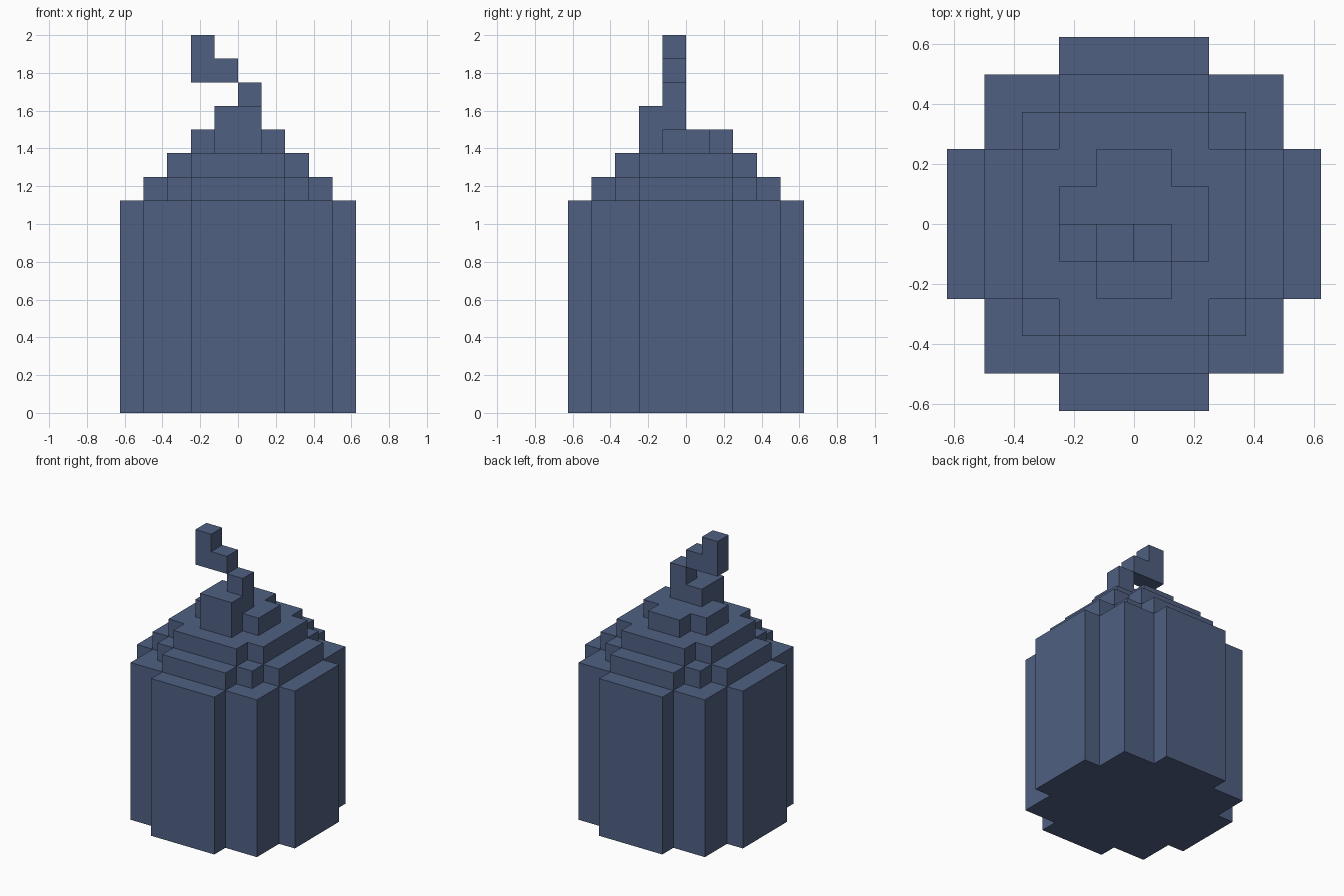
import bpy
import bmesh
from mathutils import Vector

if "Cube" in bpy.data.objects:
    bpy.data.objects.remove(bpy.data.objects["Cube"])

U = 0.125  # one block

slate = bpy.data.materials.new("slate_blue")
slate.diffuse_color = (0.08, 0.117, 0.223, 1)
slate.use_nodes = True
slate.node_tree.nodes["Principled BSDF"].inputs["Base Color"].default_value = slate.diffuse_color


def prism(name, outline, direction):
    """Extrude a closed outline (in blocks) along a direction (in blocks)."""
    bm = bmesh.new()
    base = bm.faces.new([bm.verts.new(Vector(p) * U) for p in outline])
    ext = bmesh.ops.extrude_face_region(bm, geom=[base], use_keep_orig=True)
    moved = [v for v in ext["geom"] if isinstance(v, bmesh.types.BMVert)]
    bmesh.ops.translate(bm, verts=moved, vec=Vector(direction) * U)
    bmesh.ops.recalc_face_normals(bm, faces=bm.faces)
    mesh = bpy.data.meshes.new(name)
    bm.to_mesh(mesh)
    bm.free()
    mesh.materials.append(slate)
    obj = bpy.data.objects.new(name, mesh)
    bpy.context.collection.objects.link(obj)
    return obj


def tier(name, corner, z0, z1):
    """Stepped plan: one corner repeated by quarter turns."""
    pts, outline = corner, []
    for _ in range(4):
        outline += [(x, y, z0) for x, y in pts]
        pts = [(-y, x) for x, y in pts]
    return prism(name, outline, (0, 0, z1 - z0))


def block(name, x0, x1, y0, y1, z0, z1):
    outline = [(x0, y0, z0), (x1, y0, z0), (x1, y1, z0), (x0, y1, z0)]
    return prism(name, outline, (0, 0, z1 - z0))


# Main body and the stepped shoulders above it
tier("body", [(5, 2), (4, 2), (4, 4), (2, 4), (2, 5)], 0, 9)
tier("lower_shoulder", [(4, 2), (3, 2), (3, 3), (2, 3), (2, 4)], 9, 10)
tier("upper_shoulder", [(3, 2), (2, 2), (2, 3)], 10, 11)
tier("cap", [(2, 1), (1, 1), (1, 2)], 11, 12)

# Crooked tip
block("tip_base", -1, 1, -2, 0, 12, 13)
block("tip_stem", 0, 1, -1, 0, 13, 14)
hook = [(-2, 14), (0, 14), (0, 15), (-1, 15), (-1, 16), (-2, 16)]
prism("tip_hook", [(x, -1, z) for x, z in hook], (0, 1, 0))
